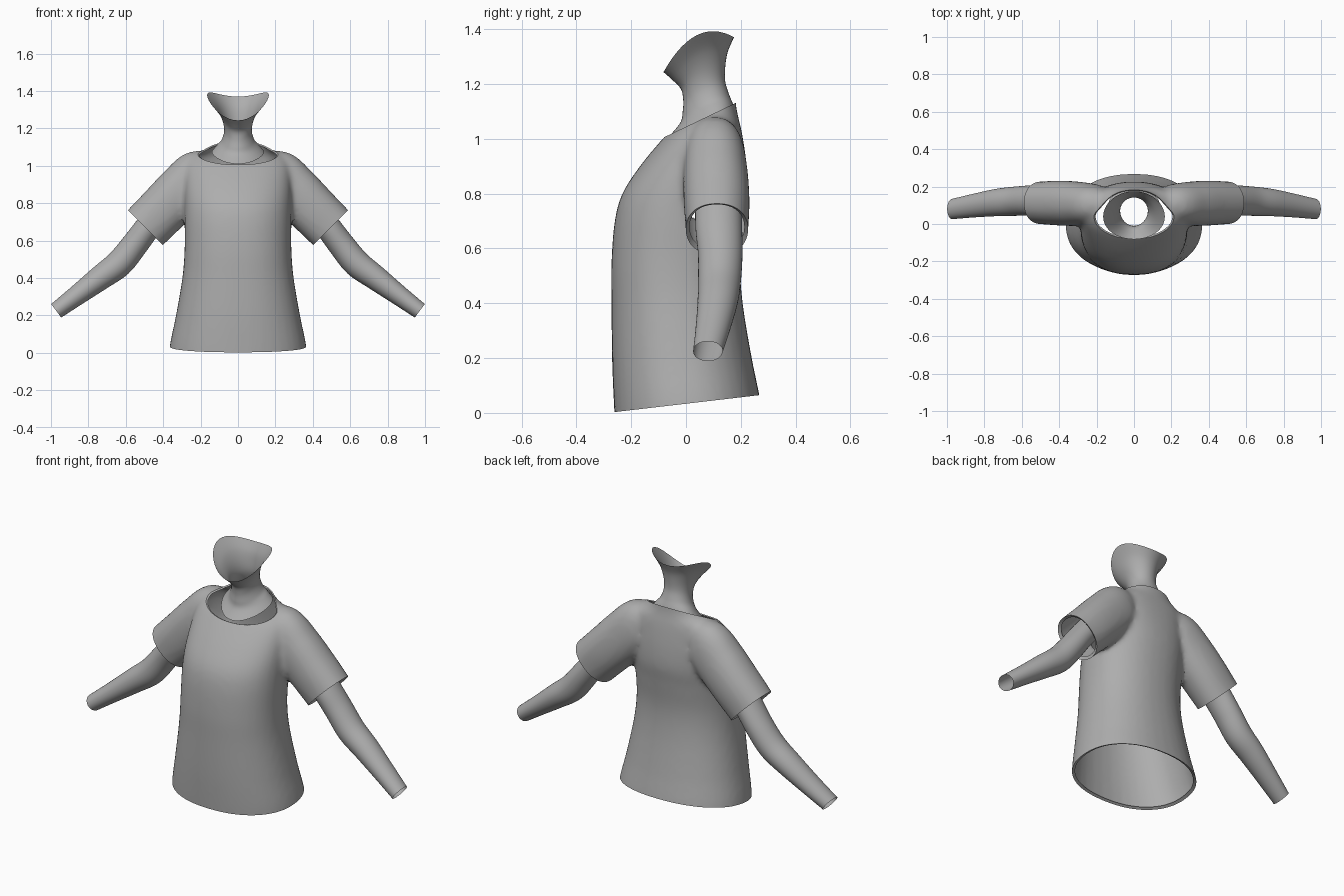
import bpy, bmesh, math
from mathutils import Vector

if "Cube" in bpy.data.objects:
    bpy.data.objects.remove(bpy.data.objects["Cube"])

SEG = 40
fabric = bpy.data.materials.new("plain grey")
fabric.diffuse_color = (0.42, 0.42, 0.42, 1)
fabric.use_nodes = True
fabric.node_tree.nodes["Principled BSDF"].inputs["Base Color"].default_value = fabric.diffuse_color


def spow(v, e):
    return math.copysign(abs(v) ** e, v)


def loft(bm, rings, caps):
    """Skin a list of point rings, optionally closing both ends."""
    loops = [[bm.verts.new(p) for p in ring] for ring in rings]
    for a, b in zip(loops, loops[1:]):
        for i in range(SEG):
            j = (i + 1) % SEG
            bm.faces.new((a[i], a[j], b[j], b[i]))
    if caps:
        bm.faces.new(loops[0][::-1])
        bm.faces.new(loops[-1])


def resample(rows, n=6):
    """Catmull-Rom smoothing of a table of section values."""
    out = []
    for i in range(len(rows) - 1):
        p = [rows[max(0, min(len(rows) - 1, i + k))] for k in (-1, 0, 1, 2)]
        for s in range(n):
            t = s / n
            out.append([0.5 * (2 * b + (c - a) * t + (2 * a - 5 * b + 4 * c - d) * t * t
                               + (3 * b - a - 3 * c + d) * t ** 3) for a, b, c, d in zip(*p)])
    return out + [list(rows[-1])]


def angles():
    return [2 * math.pi * i / SEG for i in range(SEG)]


def tube(bm, rows, side, caps, e=1.0):
    """Limb along (x, y, z) with in-plane radius r and depth radius d."""
    rows = resample(rows)
    rings = []
    for k, (x, y, z, r, d) in enumerate(rows):
        p, q = rows[max(k - 1, 0)], rows[min(k + 1, len(rows) - 1)]
        t = Vector((q[0] - p[0], 0, q[2] - p[2])).normalized()
        n = Vector((-t.z, 0, t.x))
        ring = []
        for a in angles():
            v = Vector((x, y, z)) + n * r * spow(math.cos(a), e)
            v.y += d * spow(math.sin(a), e)
            ring.append((v.x * side, v.y, v.z))
        rings.append(ring)
    loft(bm, rings, caps)


def finish(bm, name, angle=35):
    bmesh.ops.recalc_face_normals(bm, faces=bm.faces[:])
    me = bpy.data.meshes.new(name)
    bm.to_mesh(me)
    bm.free()
    ob = bpy.data.objects.new(name, me)
    bpy.context.collection.objects.link(ob)
    me.materials.clear()
    me.materials.append(fabric)
    bpy.ops.object.select_all(action='DESELECT')
    ob.select_set(True)
    bpy.context.view_layer.objects.active = ob
    bpy.ops.object.shade_smooth_by_angle(angle=math.radians(angle))
    return ob


def cut_opening(bm, co, no, test, shrink, depth):
    """Trim past a plane and fold a small lip inward along the cut."""
    co, no = Vector(co), Vector(no).normalized()
    faces = [f for f in bm.faces if test(f.calc_center_median())]
    geom = list({g for f in faces for g in (*f.verts, *f.edges)}) + faces
    cut = bmesh.ops.bisect_plane(bm, geom=geom, plane_co=co, plane_no=no, clear_outer=True)
    edges = [g for g in cut['geom_cut'] if isinstance(g, bmesh.types.BMEdge) and g.is_boundary]
    ext = bmesh.ops.extrude_edge_only(bm, edges=edges)['geom']
    verts = [g for g in ext if isinstance(g, bmesh.types.BMVert)]
    mid = sum((v.co for v in verts), Vector()) / len(verts)
    for v in verts:
        v.co = mid + (v.co - mid) * shrink - no * depth


# Shirt: torso sections as z, half width, front y, back y
torso = [(-0.10, 0.37, -0.255, 0.275), (0.03, 0.366, -0.263, 0.273), (0.2, 0.332, -0.27, 0.24),
         (0.4, 0.298, -0.272, 0.207), (0.55, 0.286, -0.272, 0.198), (0.7, 0.286, -0.26, 0.213),
         (0.8, 0.287, -0.232, 0.226), (0.9, 0.287, -0.168, 0.222), (1.0, 0.28, -0.085, 0.208),
         (1.05, 0.25, -0.035, 0.198), (1.09, 0.175, -0.005, 0.188), (1.13, 0.135, 0.02, 0.182),
         (1.2, 0.12, 0.04, 0.178)]
bm = bmesh.new()
rings = []
for z, w, f, b in resample(torso):
    yc, d = (f + b) / 2, (b - f) / 2
    rings.append([(w * spow(math.cos(a), 0.9), yc + d * spow(math.sin(a), 0.9), z) for a in angles()])
loft(bm, rings, True)

# Shirt: sleeves fused with the torso
sleeve = [(0.12, 0.105, 1.0, 0.08, 0.07), (0.205, 0.105, 0.955, 0.135, 0.105),
          (0.30, 0.108, 0.865, 0.14, 0.118), (0.40, 0.112, 0.765, 0.136, 0.12),
          (0.495, 0.113, 0.67, 0.133, 0.114), (0.56, 0.113, 0.605, 0.13, 0.112)]
for s in (1, -1):
    tube(bm, sleeve, s, True, 0.9)
shirt = finish(bm, "shirt_blank")
mod = shirt.modifiers.new("fuse", 'REMESH')
mod.mode = 'VOXEL'
mod.voxel_size = 0.014
mod = shirt.modifiers.new("soften", 'SMOOTH')
mod.factor = 0.5
mod.iterations = 8
bm = bmesh.new()
bm.from_object(shirt, bpy.context.evaluated_depsgraph_get())
bpy.data.objects.remove(shirt)

# Shirt: hem, neckline and sleeve openings
cut_opening(bm, (0, -0.26, 0.003), (0, 0.062, -0.53), lambda c: c.z < 0.3, 0.95, 0.008)
cut_opening(bm, (0, -0.06, 1.015), (0, -0.115, 0.24), lambda c: c.z > 0.9, 0.96, 0.006)
for s in (1, -1):
    cut_opening(bm, (s * 0.495, 0, 0.67), (s, 0, -1),
                lambda c: c.x * s > 0.33 and c.z > 0.4, 0.88, 0.012)
finish(bm, "shirt")

# Arms: open tubes from inside the sleeve to the wrist
arm = [(0.41, 0.118, 0.76, 0.07, 0.085), (0.485, 0.12, 0.668, 0.069, 0.085),
       (0.555, 0.125, 0.575, 0.071, 0.081), (0.635, 0.122, 0.478, 0.073, 0.078),
       (0.735, 0.115, 0.402, 0.066, 0.073), (0.86, 0.098, 0.308, 0.054, 0.063),
       (0.972, 0.08, 0.225, 0.045, 0.054)]
for s, label in ((1, "left"), (-1, "right")):
    bm = bmesh.new()
    tube(bm, arm, s, False)
    finish(bm, label + "_arm")

# Neck: front y, z; side x, y, z; back y, z
neck = [(-0.06, 1.01, 0.14, 0.09, 1.075, 0.18, 1.10), (-0.02, 1.06, 0.11, 0.09, 1.11, 0.17, 1.13),
        (-0.012, 1.10, 0.086, 0.08, 1.14, 0.156, 1.165), (-0.01, 1.14, 0.074, 0.07, 1.19, 0.143, 1.21),
        (-0.018, 1.18, 0.084, 0.06, 1.25, 0.143, 1.26), (-0.045, 1.21, 0.115, 0.048, 1.315, 0.152, 1.315),
        (-0.082, 1.243, 0.165, 0.04, 1.378, 0.175, 1.37)]
bm = bmesh.new()
rings = []
for fy, fz, sx, sy, sz, by, bz in resample(neck):
    ring = []
    for a in angles():
        c = math.cos(a)
        ring.append((sx * math.sin(a),
                     sy + c * (fy - by) / 2 + c * c * ((fy + by) / 2 - sy),
                     sz + c * (fz - bz) / 2 + c * c * ((fz + bz) / 2 - sz)))
    rings.append(ring)
loft(bm, rings, False)
finish(bm, "neck")
